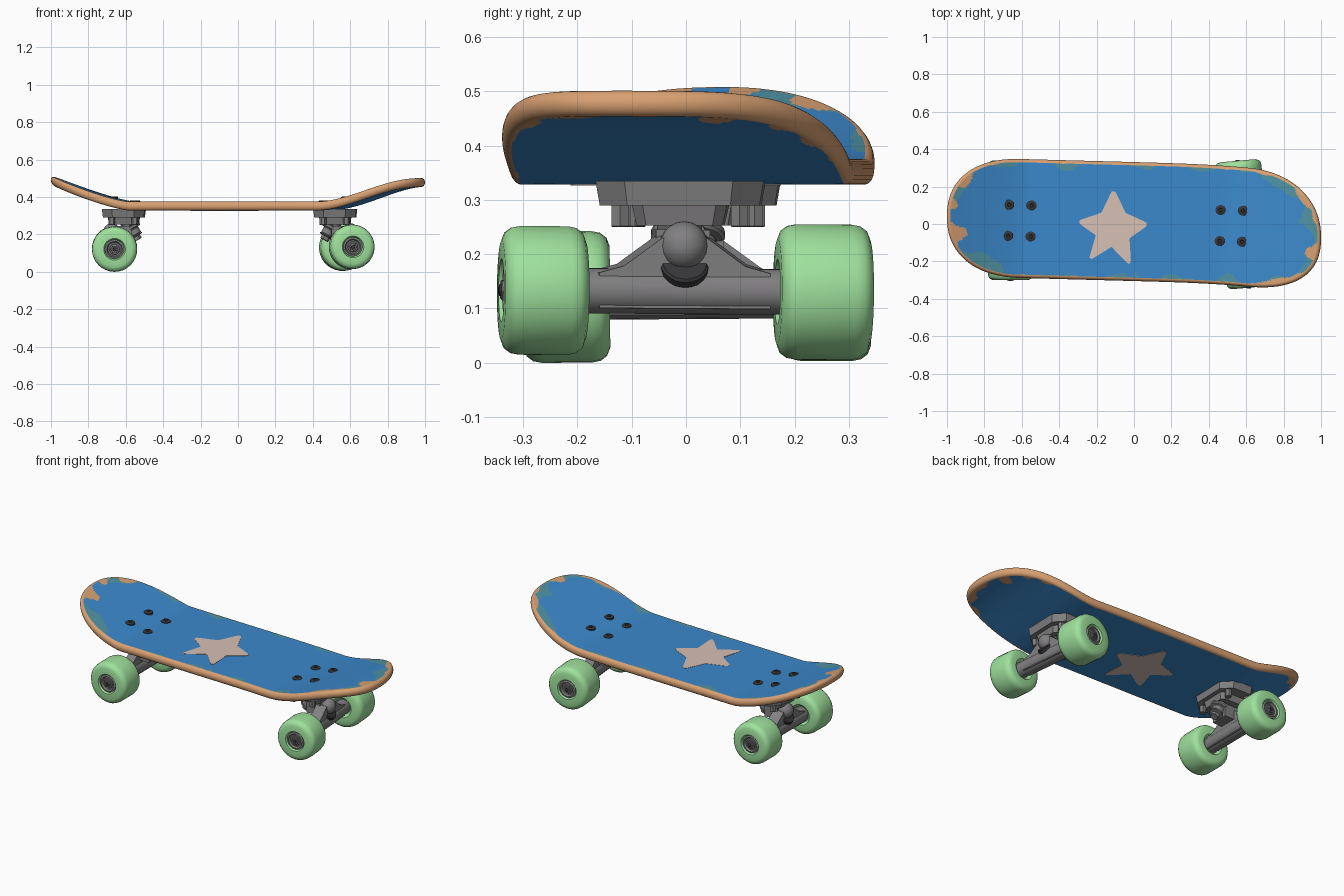
import bpy, bmesh, math
from mathutils import Vector, Matrix, noise

if "Cube" in bpy.data.objects:
    bpy.data.objects.remove(bpy.data.objects["Cube"])

def mat(name, *c):
    m = bpy.data.materials.new(name)
    m.diffuse_color = (*c, 1)
    m.use_nodes = True
    m.node_tree.nodes["Principled BSDF"].inputs["Base Color"].default_value = m.diffuse_color
    return m

WOOD = mat("bare wood", .69, .355, .17)
BLUE = mat("blue paint", .044, .25, .6)
TEAL = mat("worn teal", .08, .29, .37)
STAR = mat("star beige", .68, .53, .46)
GREEN = mat("wheel green", .35, .76, .34)
METAL = mat("grey metal", .22, .213, .22)
DARK = mat("dark steel", .038, .038, .042)

def finish(name, bm, mats, angle=35):
    bmesh.ops.remove_doubles(bm, verts=bm.verts, dist=1e-5)
    bmesh.ops.recalc_face_normals(bm, faces=bm.faces)
    me = bpy.data.meshes.new(name)
    bm.to_mesh(me)
    bm.free()
    for m in mats:
        me.materials.append(m)
    ob = bpy.data.objects.new(name, me)
    bpy.context.collection.objects.link(ob)
    for o in bpy.context.selected_objects:
        o.select_set(False)
    ob.select_set(True)
    bpy.context.view_layer.objects.active = ob
    bpy.ops.object.shade_smooth_by_angle(angle=math.radians(angle))
    return ob

def lathe(name, prof, start, axis, m, n=28, angle=35):
    """Revolve (radius, distance along axis) points."""
    bm = bmesh.new()
    q = Vector((0, 0, 1)).rotation_difference(Vector(axis).normalized())
    rings = [[bm.verts.new(Vector(start) + q @ Vector((r * math.cos(i * math.tau / n),
              r * math.sin(i * math.tau / n), d))) for i in range(n)] for r, d in prof]
    for a, b in zip(rings, rings[1:]):
        for i in range(n):
            j = (i + 1) % n
            bm.faces.new((a[i], a[j], b[j], b[i]))
    return finish(name, bm, [m], angle)

def rod(name, a, b, r, m, n=16):
    a, b = Vector(a), Vector(b)
    L = (b - a).length
    return lathe(name, [(0, 0), (r * .9, 0), (r, r * .1), (r, L - r * .1), (r * .9, L), (0, L)],
                 a, b - a, m, n)

def prism(name, pts, d0, d1, m, mtx=Matrix(), taper=1):
    """Extrude a flat outline along local z; taper scales the d1 end."""
    bm = bmesh.new()
    a = [bm.verts.new(mtx @ Vector((x, y, d0))) for x, y in pts]
    b = [bm.verts.new(mtx @ Vector((x * taper, y * taper, d1))) for x, y in pts]
    bm.faces.new(a)
    bm.faces.new(b)
    for i in range(len(pts)):
        j = (i + 1) % len(pts)
        bm.faces.new((a[i], a[j], b[j], b[i]))
    return finish(name, bm, [m], 25)

# ---- deck: slightly skewed pill outline with raised ends
def centre(x):
    return .013 - .027 * x - .06 * max(0, x) ** 3

def rise(x, y):
    if x < 0:
        t = max(0, (-x + .06 * y - .57) / .43)
        return .138 * t ** 1.3
    t = min(1, max(0, (x - .12 * y - .45) / .55))
    return .126 * t * t * (3 - 2 * t)

def power(v):
    return math.copysign(abs(v) ** (2 / 2.3), v)

NE, NS, HW = 90, 90, .318
outline = []
for sgn in (1, -1):
    for i in range(NE):                                   # rounded end
        p = -math.pi / 2 + math.pi * i / NE
        outline.append((sgn * (.6 + .4 * power(math.cos(p))), sgn * HW * power(math.sin(p))))
    for i in range(NS):                                   # straight side
        outline.append((sgn * (.6 - 1.2 * i / NS), sgn * HW))

flat = [0, .2, .36, .45, .52, .58, .63, .68, .72, .755, .79, .82, .845, .87, .89, .905, .92, .935]
rim = [(1 - .055 * (1 - math.sin(a)), .0235 * math.cos(a))
       for a in (math.pi * k / 10 for k in range(11))]
prof = [(s, .0235) for s in flat] + rim + [(s, -.0235) for s in reversed(flat)]

bm = bmesh.new()
rings = []
for s, dz in prof:
    ring = []
    for x, hy in outline:
        sx = max(-.66, min(.66, x))
        px = sx + s * (x - sx)
        py = centre(sx) + s * (hy + centre(x) - centre(sx))
        ring.append(bm.verts.new((px, py, .3515 + dz + rise(px, py))))
    rings.append(ring)
n = len(outline)
for k in range(len(prof) - 1):
    s = (prof[k][0] + prof[k + 1][0]) / 2
    top = k < len(prof) // 2
    on_rim = len(flat) <= k <= len(flat) + 9
    for i in range(n):
        j = (i + 1) % n
        vs = (rings[k][i], rings[k][j], rings[k + 1][j], rings[k + 1][i])
        f = bm.faces.new(vs)
        # paint wears off towards the edge, mostly at the ends
        c = sum((v.co for v in vs), Vector()) / 4
        end = min(1, max(0, abs(c.x) - .68) / .25)
        wear = noise.noise(Vector((c.x * 11, c.y * 11, 3 if top else 8)))
        patch = noise.noise(Vector((c.x * 7, c.y * 7, 12)))
        edge = (1 - s) * HW
        wood = .012 + max(0, wear + .1) * (.015 + .11 * end)
        teal = wood + max(0, patch + .12) * (.07 + .12 * end) if top else 0
        f.material_index = 0 if on_rim or edge < wood else 2 if edge < teal else 1
bmesh.ops.dissolve_degenerate(bm, dist=1e-5, edges=bm.edges)
finish("deck", bm, [WOOD, BLUE, TEAL], 50)

# ---- painted star with blunt tips, above and below
mid = Vector((-.11, -.02))
tips = [Vector(t) for t in ((-.11, .195), (.085, 0), (-.015, -.23), (-.245, -.2), (-.31, .015))]
star = []
for i, t in enumerate(tips):
    a, b = [mid + ((t + u) / 2 - mid).normalized() * .103 for u in (tips[i - 1], tips[(i + 1) % 5])]
    star += [t.lerp(a, .25), t.lerp(a, .12).lerp(mid, .02), t.lerp(b, .12).lerp(mid, .02), t.lerp(b, .25), b]
prism("star_top", star, .374, .3764, STAR)
prism("star_bottom", [(p.x + .04, p.y) for p in star], .3262, .329, STAR)

# ---- wheels and trucks
def wheel(name, c, axis, w, r):
    h = w / 2
    lathe(name, [(0, -h * .8), (.045, -h * .8), (.06, -h), (r - .028, -h), (r - .012, -h + .006), (r - .003, -h + .018),
                 (r, -h + .034), (r, h - .034), (r - .003, h - .018), (r - .012, h - .006), (r - .028, h),
                 (.058, h), (.052, h - .01), (.05, h - .025), (0, h - .025)], c, axis, GREEN, 32, 40)
    o = Vector(c)
    # bearing, recess and axle nut
    lathe(name + "_bearing", [(.051, h - .025), (.051, h - .008), (.042, h - .005), (.036, h - .015), (0, h - .015)],
          c, axis, METAL, 24)
    rod(name + "_washer", o + axis * (h - .025), o + axis * (h - .01), .029, METAL, 20)
    rod(name + "_nut", o + axis * (h - .02), o + axis * (h + .001), .021, METAL, 6)
    rod(name + "_axle_tip", o + axis * (h - .01), o + axis * (h + .005), .011, DARK, 12)

def truck(name, inward, bx, by, front, back, wf, wb, rf, rb):
    F, B = Vector(front), Vector(back)
    ax = (B - F).normalized()
    wheel(name + "_front_wheel", F, -ax, wf, rf)
    wheel(name + "_back_wheel", B, ax, wb, rb)
    o = (F + B) / 2
    X = Vector((0, 0, 1)).cross(ax) * -inward
    Z = Vector((0, 0, 1))
    def P(x, y, z):
        return Vector((o.x, o.y, 0)) + X * x + ax * y + Z * z
    # hanger
    rod(name + "_hanger_tube", F, B, .042, METAL, 20)
    M = Matrix((ax, Z, -X)).transposed().to_4x4()
    M.translation = o
    body = [(-.17, -.034), (.17, -.034), (.17, .036), (.12, .05), (.045, .105), (-.045, .105), (-.12, .05), (-.17, .036)]
    prism(name + "_hanger_body", body, -.03, .032, METAL, M, .93)
    # pivot at the outer side
    lathe(name + "_pivot", [(0, -.045)] + [(.045 * math.sin(a), -.045 * math.cos(a)) for a in
          (math.pi * k / 10 for k in range(1, 10))] + [(0, .045)], P(-.015, 0, .215), Z, METAL, 20)
    rod(name + "_pivot_cup", P(-.012, 0, .17), P(-.03, 0, .185), .045, DARK, 20)
    # kingpin, bushings and nut, leaning inward
    k0, k1 = P(.055, 0, .295), P(.125, 0, .17)
    for part, a, b, r in (("upper_bushing", .05, .4, .042), ("ring", .4, .55, .052),
                          ("lower_bushing", .55, .8, .036), ("kingpin_washer", .8, .85, .04)):
        rod(name + "_" + part, k0.lerp(k1, a), k0.lerp(k1, b), r, METAL, 20)
    rod(name + "_kingpin_nut", k0.lerp(k1, .84), k1, .024, METAL, 6)
    bar = [(-.05, -.045), (.05, -.045), (.05, .03), (-.05, .03)]
    M2 = M.copy()
    M2.translation = P(.045, 0, .215)
    prism(name + "_yoke", bar, -.045, .04, METAL, M2)
    # base plate with chamfered corners and a block below it
    M3 = Matrix.Translation((bx, by, 0)) @ Matrix.Rotation(-.03, 4, 'Z')
    def octo(a, b, c):
        return [(-a, -b + c), (-a + c, -b), (a - c, -b), (a, -b + c), (a, b - c), (a - c, b), (-a + c, b), (-a, b - c)]
    prism(name + "_base_plate", octo(.115, .155, .055), .335, .29, METAL, M3, .95)
    prism(name + "_base_block", octo(.085, .088, .02), .292, .253, METAL, M3, .9)
    # bolts and nuts
    for sx in (-1, 1):
        for sy in (-1, 1):
            p = M3 @ Vector((sx * .06, sy * .083, 0))
            z = .372 + rise(p.x, p.y)
            lathe(name + "_bolt", [(0, -.01), (.027, -.01), (.027, .006), (.021, .01), (.01, .01), (.008, .006), (0, .006)],
                  (p.x, p.y, z), Z, DARK, 16)
            q = M3 @ Vector((sx * .062, sy * .11, 0))
            rod(name + "_bolt_nut", (q.x, q.y, .25), (q.x, q.y, .295), .018, METAL, 6)

truck("left_truck", 1, -.61, .018, (-.66, -.22, .121), (-.66, .26, .124), .16, .16, .121, .121)
truck("right_truck", -1, .52, -.01, (.608, -.263, .133), (.562, .253, .13), .155, .17, .119, .125)
